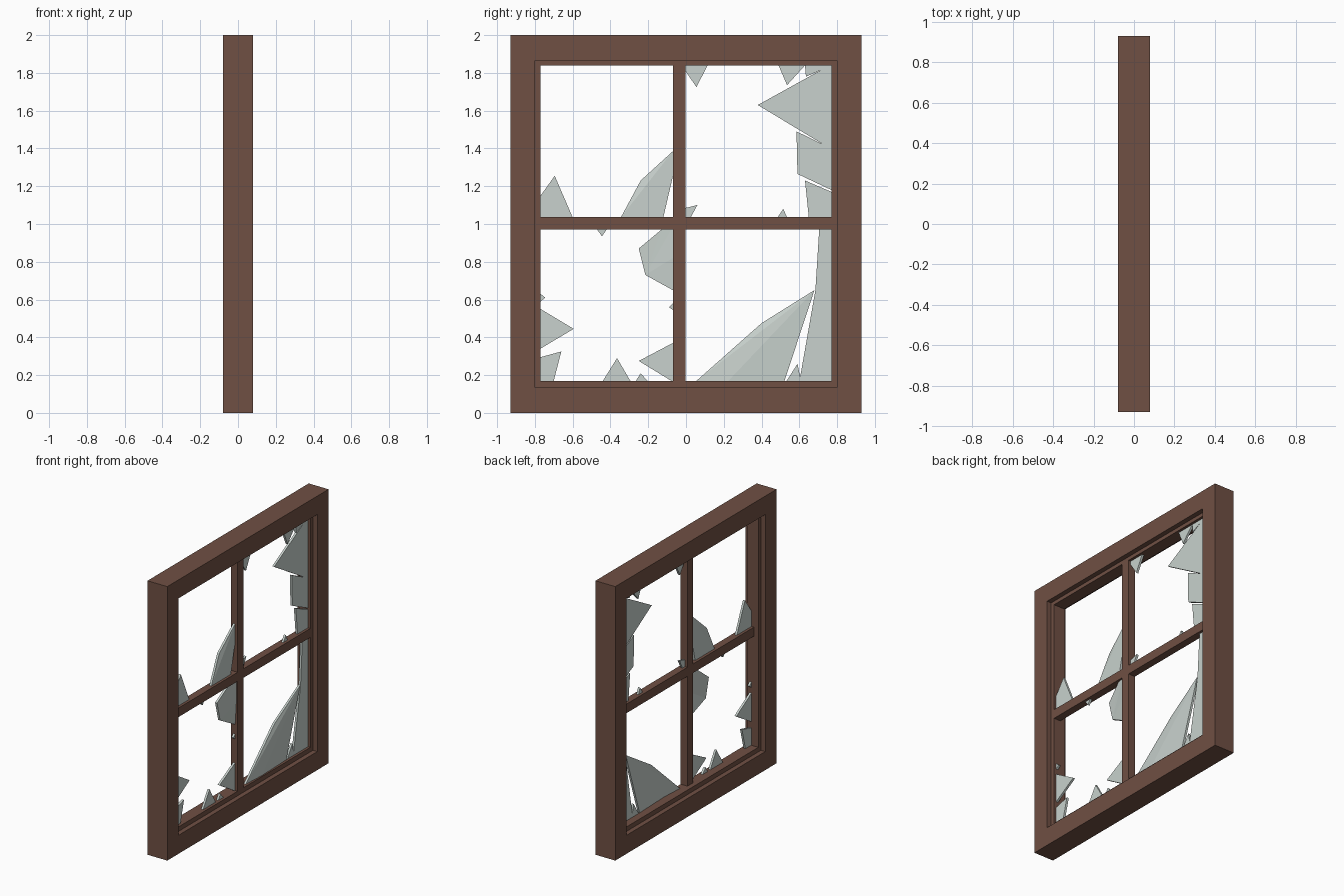
import bpy, bmesh

if "Cube" in bpy.data.objects:
    bpy.data.objects.remove(bpy.data.objects["Cube"])


def material(name, color):
    m = bpy.data.materials.new(name)
    m.diffuse_color = (*color, 1)
    m.use_nodes = True
    m.node_tree.nodes["Principled BSDF"].inputs["Base Color"].default_value = m.diffuse_color
    return m


wood = material("brown_wood", (0.16, 0.08, 0.057))
glass = material("pale_glass", (0.58, 0.64, 0.61))


def finish(name, bm, mat):
    bmesh.ops.recalc_face_normals(bm, faces=bm.faces)
    me = bpy.data.meshes.new(name)
    bm.to_mesh(me)
    bm.free()
    me.materials.append(mat)
    ob = bpy.data.objects.new(name, me)
    bpy.context.collection.objects.link(ob)


def ring(name, outer, inner, half):
    """Rectangular frame; outer and inner are (half width, bottom, top)."""
    bm = bmesh.new()

    def loop(r, x):
        w, b, t = r
        return [bm.verts.new((x, y, z)) for y, z in ((-w, b), (w, b), (w, t), (-w, t))]
    loops = [loop(outer, half), loop(inner, half), loop(inner, -half), loop(outer, -half)]
    for a, b in zip(loops, loops[1:] + loops[:1]):
        for i in range(4):
            j = (i + 1) % 4
            bm.faces.new((a[i], a[j], b[j], b[i]))
    finish(name, bm, wood)


def box(name, lo, hi):
    bm = bmesh.new()
    bmesh.ops.create_cube(bm, size=1)
    for v in bm.verts:
        v.co = [lo[i] if v.co[i] < 0 else hi[i] for i in range(3)]
    finish(name, bm, wood)


def shards(name, *pieces, x=0.018, t=0.008):
    """Thin glass splinters; points are (y, z) with an optional x lean."""
    bm = bmesh.new()
    for pts in pieces:
        sides = [[bm.verts.new((x + s + (p[2] if len(p) > 2 else 0), p[0], p[1]))
                  for p in pts] for s in (t, -t)]
        n = len(pts)
        for side in sides:
            for i in range(1, n - 1):
                bm.faces.new((side[0], side[i], side[i + 1]))
        for i in range(n):
            j = (i + 1) % n
            bm.faces.new((sides[0][i], sides[0][j], sides[1][j], sides[1][i]))
    finish(name, bm, glass)


# Outer frame and stepped inner sash
ring("outer_frame", (0.93, 0, 2), (0.80, 0.135, 1.865), 0.08)
ring("inner_sash", (0.80, 0.135, 1.865), (0.77, 0.168, 1.838), 0.045)

# Crossing glazing bars
box("vertical_bar", (-0.01, -0.068, 0.168), (0.045, -0.003, 1.838))
box("horizontal_bar", (-0.01, -0.77, 0.97), (0.045, 0.77, 1.036))

# Broken glass left in each pane
shards("glass_upper_left",
       [(-.77, 1.035), (-.77, 1.15), (-.695, 1.255), (-.60, 1.035)],
       [(-.345, 1.035), (-.24, 1.23, -.01), (-.07, 1.385), (-.07, 1.25), (-.12, 1.035)])
shards("glass_lower_left",
       [(-.47, .97), (-.445, .935), (-.42, .97)],
       [(-.215, .73, -.02), (-.07, .65), (-.07, .82, .01), (-.07, .985, .01),
        (-.13, .97), (-.25, .87, -.02)],
       [(-.77, .63), (-.745, .61), (-.77, .59)],
       [(-.07, .58), (-.09, .56), (-.07, .545)],
       [(-.77, .55), (-.595, .445), (-.77, .34)],
       [(-.77, .295), (-.66, .325), (-.70, .17), (-.77, .17)],
       [(-.44, .17), (-.365, .29), (-.295, .17)],
       [(-.265, .17), (-.24, .21), (-.205, .17)],
       [(-.07, .37), (-.25, .275), (-.07, .165)])
shards("glass_upper_right",
       [(-.003, 1.84), (-.003, 1.81), (.055, 1.725), (.115, 1.84)],
       [(.49, 1.84), (.535, 1.735), (.63, 1.84)],
       [(.63, 1.84), (.635, 1.78), (.77, 1.84)],
       [(.76, 1.84), (.38, 1.63), (.77, 1.395), (.77, 1.84)],
       [(.585, 1.49), (.77, 1.40), (.77, 1.18), (.59, 1.265)],
       [(.63, 1.23), (.77, 1.17), (.77, 1.035), (.65, 1.035)],
       [(.485, 1.035), (.515, 1.08), (.535, 1.035)],
       [(-.003, 1.085), (.06, 1.10), (.025, 1.035), (-.003, 1.035)])
shards("glass_lower_right",
       [(.68, .65), (.40, .475, -.01), (.05, .165), (.22, .165, .01), (.52, .165)],
       [(.77, .165), (.77, .97), (.705, .97), (.685, .65), (.60, .165)],
       [(.53, .165), (.59, .26), (.61, .165)])
